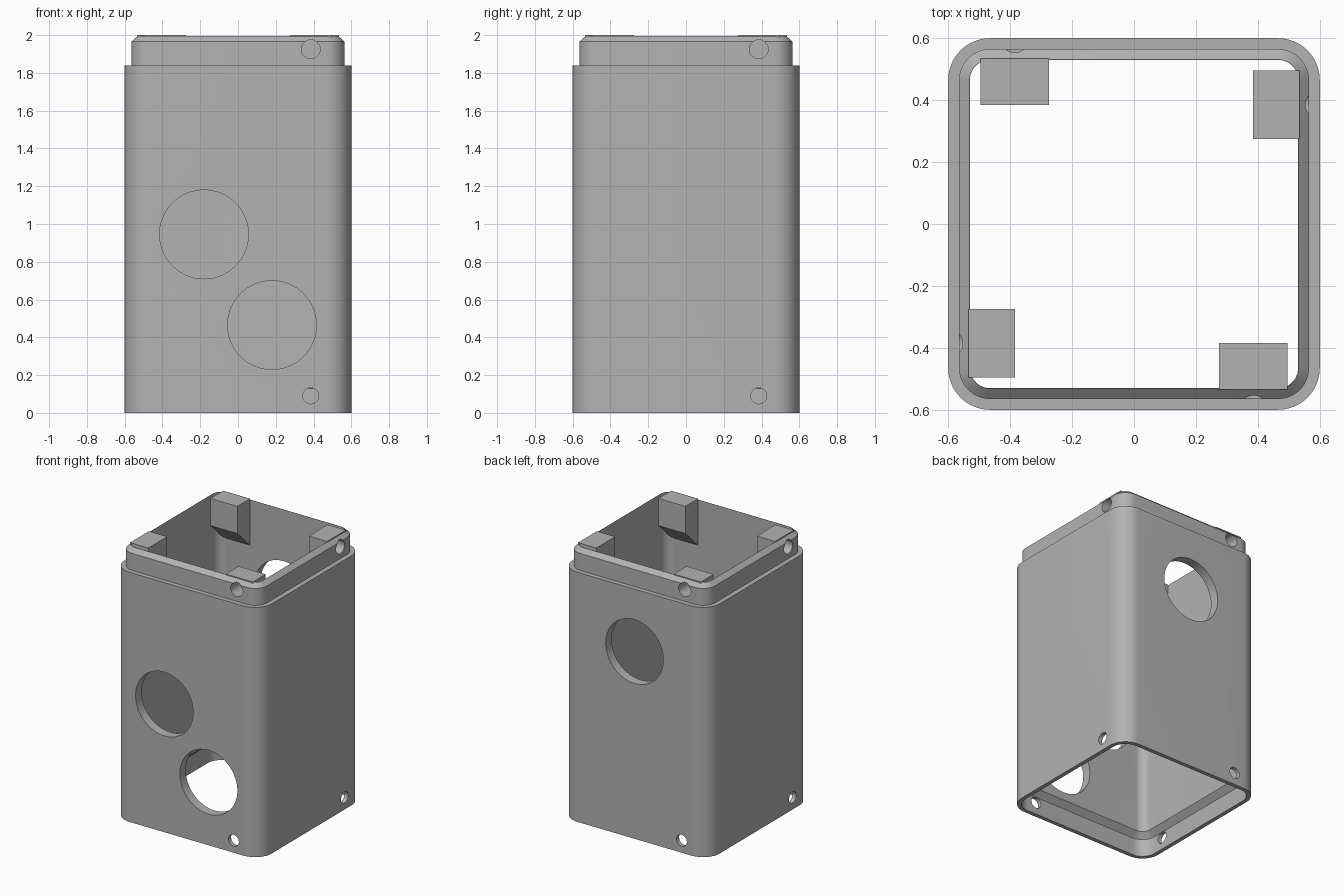
import bpy, bmesh
from math import pi, cos, sin, radians
from mathutils import Matrix, Vector

cube = bpy.data.objects.get("Cube")
if cube:
    bpy.data.objects.remove(cube, do_unlink=True)

grey = bpy.data.materials.new("plain grey")
grey.use_nodes = True
colour = (0.45, 0.45, 0.45, 1)
grey.diffuse_color = colour
grey.node_tree.nodes["Principled BSDF"].inputs["Base Color"].default_value = colour

CORNER_STEPS = 12


def make_object(name, bm):
    bmesh.ops.recalc_face_normals(bm, faces=bm.faces)
    mesh = bpy.data.meshes.new(name)
    bm.to_mesh(mesh)
    bm.free()
    mesh.materials.append(grey)
    obj = bpy.data.objects.new(name, mesh)
    bpy.context.collection.objects.link(obj)
    return obj


def rounded_square(half, radius):
    """Points of a square outline with rounded corners."""
    points = []
    for quarter in range(4):
        turn = quarter * pi / 2
        centre = Matrix.Rotation(turn, 2) @ Vector((half - radius, half - radius))
        for i in range(CORNER_STEPS + 1):
            a = turn + i / CORNER_STEPS * pi / 2
            points.append(centre + radius * Vector((cos(a), sin(a))))
    return points


def square_tube(name, profile):
    """Closed wall section (half width, corner radius, height) swept round a square."""
    bm = bmesh.new()
    rings = [[bm.verts.new((p.x, p.y, z)) for p in rounded_square(half, radius)]
             for half, radius, z in profile]
    for a, b in zip(rings, rings[1:] + rings[:1]):
        for i in range(len(a)):
            j = (i + 1) % len(a)
            bm.faces.new((a[i], a[j], b[j], b[i]))
    return make_object(name, bm)


def drill(name, x, z, radius, y_near, y_far, turn=0):
    """Cylinder along y, turned about the vertical axis."""
    bm = bmesh.new()
    place = (Matrix.Rotation(turn, 4, 'Z')
             @ Matrix.Translation((x, (y_near + y_far) / 2, z))
             @ Matrix.Rotation(pi / 2, 4, 'X'))
    bmesh.ops.create_cone(bm, cap_ends=True, segments=64, radius1=radius,
                          radius2=radius, depth=abs(y_far - y_near), matrix=place)
    return make_object(name, bm)


def screw_block(name, turn):
    """Block on the inner wall with a sloped underside."""
    section = [(-0.534, 2.0), (-0.385, 2.0), (-0.385, 1.8), (-0.534, 1.655)]
    bm = bmesh.new()
    face = bm.faces.new([bm.verts.new((0.275, y, z)) for y, z in section])
    extruded = bmesh.ops.extrude_face_region(bm, geom=[face])["geom"]
    bmesh.ops.translate(bm, vec=(0.22, 0, 0),
                        verts=[g for g in extruded if isinstance(g, bmesh.types.BMVert)])
    bm.transform(Matrix.Rotation(turn, 4, 'Z'))
    return make_object(name, bm)


def combine(target, tool, operation):
    mod = target.modifiers.new(operation, 'BOOLEAN')
    mod.operation = operation
    mod.solver = 'EXACT'
    mod.object = tool
    bpy.context.view_layer.objects.active = target
    bpy.ops.object.modifier_apply(modifier=mod.name)
    bpy.data.objects.remove(tool, do_unlink=True)


# Housing wall: outer face, ledge, chamfered lip, inner face, bottom recess
housing = square_tube("housing", [
    (0.6, 0.135, 0), (0.6, 0.135, 1.84),
    (0.565, 0.1, 1.84), (0.565, 0.1, 1.965), (0.531, 0.066, 1.995),
    (0.53, 0.065, 1.995), (0.53, 0.065, 0.17),
    (0.57, 0.105, 0.13), (0.57, 0.105, 0)])

# Screw blocks and screw holes, one set per side
for side in range(4):
    turn = side * pi / 2
    combine(housing, screw_block("screw_block", turn), 'UNION')
    combine(housing, drill("blind_hole", 0.385, 1.925, 0.05, -0.65, -0.45, turn), 'DIFFERENCE')
    combine(housing, drill("screw_hole", 0.385, 0.09, 0.042, -0.65, -0.5, turn), 'DIFFERENCE')

# Large openings: two at the front, one at the back
for x, z, turn in [(-0.18, 0.945, 0), (0.18, 0.465, 0), (0, 1.38, pi)]:
    combine(housing, drill("opening", x, z, 0.235, -0.7, -0.45, turn), 'DIFFERENCE')

# Smooth rounded corners, crisp edges
bpy.ops.object.select_all(action='DESELECT')
housing.select_set(True)
bpy.context.view_layer.objects.active = housing
bpy.ops.object.shade_smooth_by_angle(angle=radians(30))
